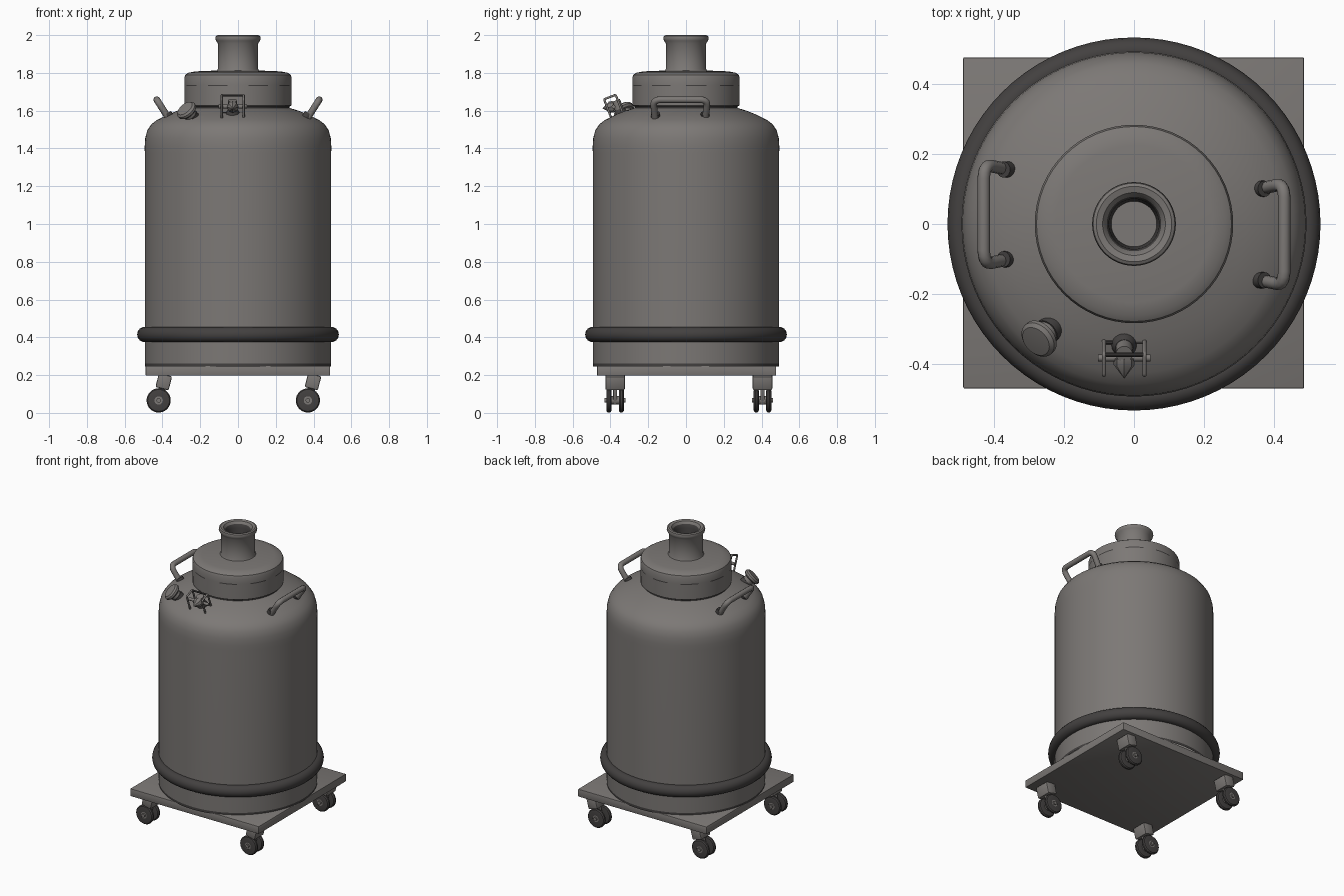
import bpy, bmesh, math
from mathutils import Vector, Matrix

if "Cube" in bpy.data.objects:
    bpy.data.objects.remove(bpy.data.objects["Cube"])


def material(name, rgb):
    m = bpy.data.materials.new(name)
    m.diffuse_color = (*rgb, 1)
    m.use_nodes = True
    m.node_tree.nodes["Principled BSDF"].inputs["Base Color"].default_value = m.diffuse_color
    return m


STEEL = material("warm grey steel", (0.202, 0.189, 0.18))
DARK = material("dark rubber", (0.056, 0.052, 0.051))


def finish(name, bm, mats=(STEEL,), angle=35, rule=None):
    bmesh.ops.recalc_face_normals(bm, faces=bm.faces[:])
    bm.normal_update()
    if rule:
        for f in bm.faces:
            f.material_index = 1 if rule(f) else 0
    me = bpy.data.meshes.new(name)
    bm.to_mesh(me)
    bm.free()
    ob = bpy.data.objects.new(name, me)
    bpy.context.collection.objects.link(ob)
    for m in mats:
        me.materials.append(m)
    bpy.ops.object.select_all(action='DESELECT')
    ob.select_set(True)
    bpy.context.view_layer.objects.active = ob
    bpy.ops.object.shade_smooth_by_angle(angle=math.radians(angle))
    return ob


def lathe(name, profile, mats=(STEEL,), n=64, rule=None, matrix=Matrix(), angle=35):
    # Revolve (radius, height) points around z
    bm = bmesh.new()
    vs = [bm.verts.new((r, 0, z)) for r, z in profile]
    es = [bm.edges.new(p) for p in zip(vs, vs[1:])]
    bmesh.ops.spin(bm, geom=vs + es, cent=(0, 0, 0), axis=(0, 0, 1),
                   angle=math.tau, steps=n, use_merge=True)
    bmesh.ops.remove_doubles(bm, verts=bm.verts[:], dist=1e-5)
    bm.transform(matrix)
    return finish(name, bm, mats, angle, rule)


def box(name, center, size, mats=(STEEL,), rot=Matrix(), bevel=0.0):
    bm = bmesh.new()
    bmesh.ops.create_cube(bm, size=1)
    bm.transform(Matrix.Diagonal((*size, 1)))
    if bevel:
        bmesh.ops.bevel(bm, geom=bm.edges[:], offset=bevel, segments=2,
                        affect='EDGES', profile=0.5)
    bm.transform(Matrix.Translation(center) @ rot)
    return finish(name, bm, mats)


def aim(start, direction):
    q = Vector(direction).to_track_quat('Z', 'Y')
    return Matrix.Translation(start) @ q.to_matrix().to_4x4()


def rod(name, a, b, r, mats=(STEEL,), n=20):
    a, b = Vector(a), Vector(b)
    h = (b - a).length
    return lathe(name, [(0, 0), (r, 0), (r, h), (0, h)], mats, n, None, aim(a, b - a))


def tube(name, points, r, cyclic=False, bend=0.04):
    # Bent pipe with rounded corners
    pts = [Vector(p) for p in points]
    path = [] if cyclic else [pts[0]]
    for i in (range(len(pts)) if cyclic else range(1, len(pts) - 1)):
        p, a, b = pts[i], pts[i - 1], pts[(i + 1) % len(pts)]
        s, e = p + (a - p).normalized() * bend, p + (b - p).normalized() * bend
        path += [s.lerp(p, t / 5).lerp(p.lerp(e, t / 5), t / 5) for t in range(6)]
    if not cyclic:
        path.append(pts[-1])
    cu = bpy.data.curves.new(name, 'CURVE')
    cu.dimensions = '3D'
    cu.bevel_depth, cu.bevel_resolution, cu.use_fill_caps = r, 3, True
    sp = cu.splines.new('POLY')
    sp.points.add(len(path) - 1)
    sp.use_cyclic_u = cyclic
    sp.use_smooth = True
    for q, p in zip(sp.points, path):
        q.co = (*p, 1)
    cu.materials.append(STEEL)
    ob = bpy.data.objects.new(name, cu)
    bpy.context.collection.objects.link(ob)


# Square trolley plate
box("trolley_plate", (-0.001, 0.003, 0.223), (0.976, 0.948, 0.052), bevel=0.004)

# Drum shell with domed shoulder and dark seam at the foot
lathe("drum", [(0.493, 0.245), (0.493, 0.262), (0.4935, 0.28), (0.4935, 1.375),
               (0.494, 1.41), (0.491, 1.455), (0.48, 1.497),
               (0.459, 1.528), (0.427, 1.552), (0.375, 1.578), (0.32, 1.6),
               (0.265, 1.617)],
      (STEEL, DARK), 80, lambda f: f.calc_center_median().z < 0.2625)

# Rubber bumper ring
lathe("bumper_ring", [(0.497 + 0.037 * math.cos(a), 0.415 + 0.04 * math.sin(a))
                      for a in (i * math.tau / 14 for i in range(15))], (DARK,), 80)

# Neck lid with a broken dark seam, then the open spout with rolled lip
lathe("neck_lid", [(0.272, 1.608), (0.272, 1.622), (0.283, 1.628), (0.284, 1.73), (0.284, 1.737),
                   (0.284, 1.775), (0.279, 1.79),
                   (0.262, 1.801), (0.225, 1.808), (0.1, 1.813)], (STEEL, DARK), 64,
      lambda f: f.calc_center_median().z < 1.625 or
      (1.731 < f.calc_center_median().z < 1.736
       and math.sin(9 * math.atan2(f.normal.y, f.normal.x)) > -0.2))
lathe("spout", [(0.114, 1.808), (0.107, 1.82), (0.106, 1.955), (0.116, 1.97), (0.12, 1.982),
                (0.117, 1.995), (0.108, 2.0), (0.09, 1.995), (0.078, 1.98),
                (0.072, 1.955), (0.065, 1.86), (0, 1.86)], (STEEL, DARK), 48,
      lambda f: abs(f.normal.z) < 0.5 and f.calc_center_median().xy.length < 0.078)

# Lifting handles with dark welded feet
for name, s, y0, y1 in (("left_handle", -1, -0.115, 0.17), ("right_handle", 1, -0.175, 0.115)):
    tube(name, [(s * 0.355, y0 + 0.015, 1.54), (s * 0.43, y0, 1.658),
                (s * 0.43, y1, 1.658), (s * 0.355, y1 - 0.015, 1.54)], 0.018)
    for y in (y0 + 0.014, y1 - 0.014):
        rod(name + "_foot", (s * 0.35, y, 1.55), (s * 0.374, y, 1.586), 0.023, (DARK,))

# Tilted filler cap on a short stem
out = Vector((-0.5, -0.45, 0.62)).normalized()
base = Vector((-0.235, -0.295, 1.555))
rod("filler_stem", base - out * 0.02, base + out * 0.06, 0.034)
rod("filler_stem_foot", base - out * 0.02, base + out * 0.03, 0.038, (DARK,))
lathe("filler_cap", [(0, 0), (0.046, 0), (0.056, 0.009), (0.056, 0.022), (0.046, 0.032), (0, 0.036)],
      n=32, matrix=aim(base + out * 0.052, out))

# Shoulder valve: tilted stem, cross bar, two side frames and a pointed knob
vx = -0.028
up = Vector((0, -0.36, 0.93)).normalized()
side = Vector((0, -0.93, -0.36)).normalized()
root = Vector((vx, -0.34, 1.57))
rod("valve_stem", root - up * 0.02, root + up * 0.09, 0.024)
lathe("valve_boss", [(0, 0.03), (0.025, 0.025), (0.038, 0), (0.038, -0.03)],
      (DARK,), 24, None, aim(root + up * 0.015, up))
mid = root + side * 0.022 + up * 0.064
for s in (-1, 1):
    c = mid + Vector((s * 0.058, 0, 0))
    tube("valve_side_frame", [c + side * (0.033 * u) + up * (0.054 * v)
                              for u, v in ((-1, -1), (1, -1), (1, 1), (-1, 1))],
         0.006, True, 0.008)
rod("valve_cross_bar", mid - Vector((0.075, 0, 0)), mid + Vector((0.075, 0, 0)), 0.01)
for u, v in ((-0.03, 0.052), (-0.03, -0.048)):
    c = mid + side * u + up * v
    rod("valve_frame_bar", c - Vector((0.058, 0, 0)), c + Vector((0.058, 0, 0)), 0.006, (DARK,), 10)
lathe("valve_knob", [(0, -0.01), (0.03, 0), (0.03, 0.02), (0, 0.06)], n=8,
      matrix=aim(mid, side + up * 0.2))

# Twin-wheel casters, all trailing the same way
for x in (-0.39, 0.4):
    for y in (-0.375, 0.405):
        wx, wz = x - 0.03, 0.066
        lean = Matrix.Rotation(0.25, 4, 'Y')
        box("caster_housing", (x - 0.003, y, 0.165), (0.072, 0.104, 0.076), rot=lean, bevel=0.008)
        box("caster_fork", (x - 0.018, y, 0.105), (0.04, 0.022, 0.11), rot=lean, bevel=0.004)
        for s in (-1, 1):
            lathe("caster_wheel", [(0.022, -0.014), (0.05, -0.014), (0.058, -0.012), (0.064, -0.005),
                                   (0.064, 0.005), (0.058, 0.012), (0.05, 0.014), (0.022, 0.014)],
                  (DARK,), 32, None, aim((wx, y + s * 0.033, wz), (0, 1, 0)))
        rod("caster_axle", (wx, y - 0.056, wz), (wx, y + 0.056, wz), 0.012)
        rod("caster_hub", (wx, y - 0.046, wz), (wx, y + 0.046, wz), 0.0225)
